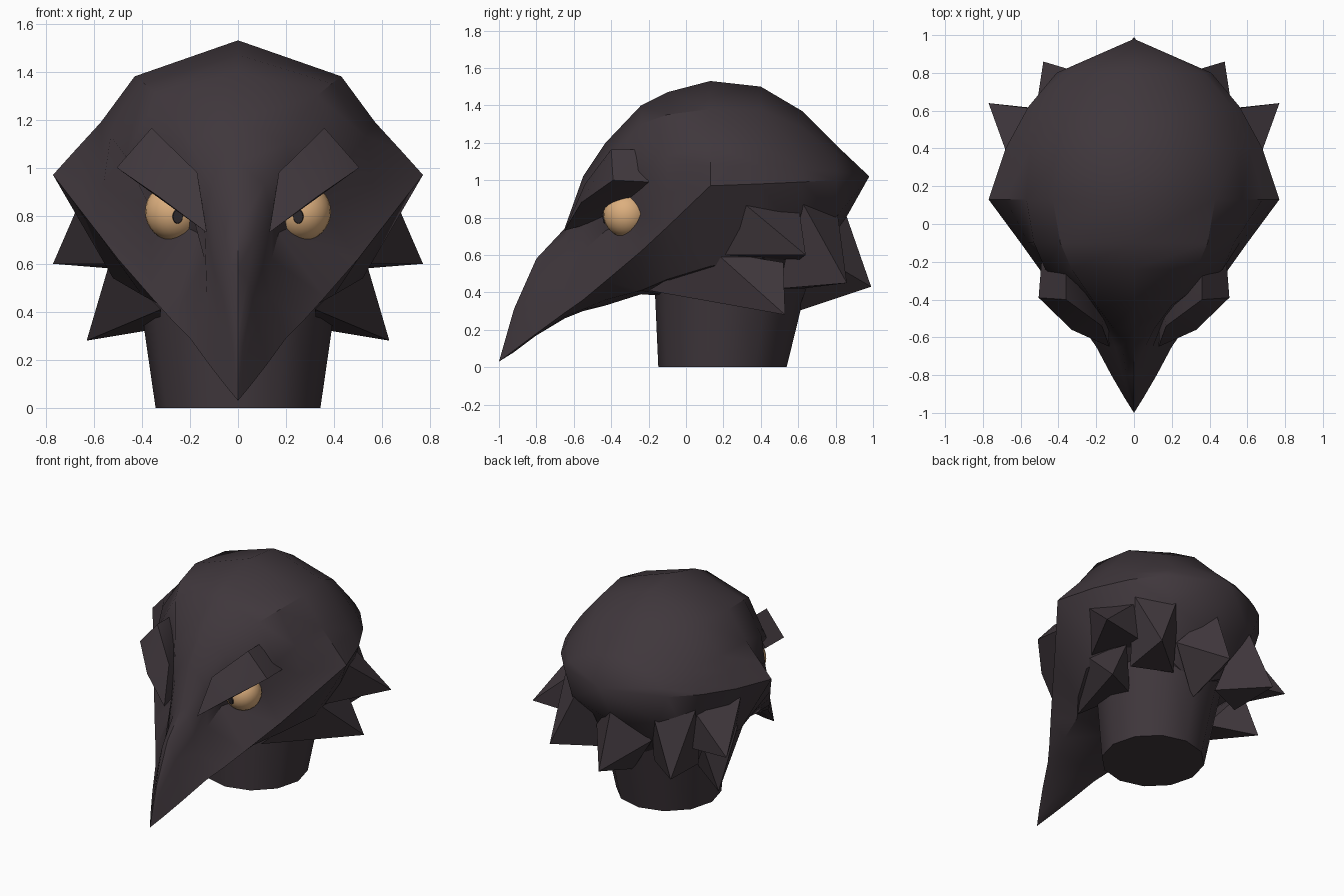
import bpy
import bmesh
from math import radians
from mathutils import Matrix, Vector

default = bpy.data.objects.get("Cube")
if default:
    bpy.data.objects.remove(default, do_unlink=True)


def make_material(name, red, green, blue):
    mat = bpy.data.materials.new(name)
    mat.use_nodes = True
    colour = (red, green, blue, 1)
    mat.diffuse_color = colour
    mat.node_tree.nodes["Principled BSDF"].inputs["Base Color"].default_value = colour
    return mat


feather = make_material("dark feather", .050, .038, .045)
amber = make_material("amber eye", .72, .43, .21)
pupil_dark = make_material("dark pupil", .028, .024, .028)


def finish(bm, name, material, mirrored=False, angle=30):
    """Turn a bmesh into a shaded object, optionally mirrored across x."""
    bmesh.ops.recalc_face_normals(bm, faces=bm.faces)
    mesh = bpy.data.meshes.new(name)
    bm.to_mesh(mesh)
    bm.free()
    mesh.materials.append(material)
    obj = bpy.data.objects.new(name, mesh)
    bpy.context.collection.objects.link(obj)
    bpy.ops.object.select_all(action="DESELECT")
    obj.select_set(True)
    bpy.context.view_layer.objects.active = obj
    bpy.ops.object.shade_smooth_by_angle(angle=radians(angle))
    if mirrored:
        obj.modifiers.new("Mirror", "MIRROR")
    return obj


def hull(name, points, mirrored=True):
    """Faceted solid wrapped around a few corner points."""
    bm = bmesh.new()
    for point in points:
        bm.verts.new(point)
    bmesh.ops.convex_hull(bm, input=bm.verts)
    loose = [v for v in bm.verts if not v.link_faces]
    bmesh.ops.delete(bm, geom=loose, context="VERTS")
    return finish(bm, name, feather, mirrored)


# Head and beak: half sections from beak tip to nape.
# Each has y, crown height, five side points (x, z), underside height.
# The fourth point follows the cheek ridge back into the crest rim.
sections = [
    (-.92, .31, [(.01, .29), (.02, .25), (.03, .2), (.05, .09), (.03, .08)], .08),
    (-.8, .58, [(.04, .53), (.06, .45), (.08, .35), (.12, .18), (.08, .17)], .17),
    (-.65, .74, [(.06, .69), (.1, .58), (.13, .46), (.2, .29), (.13, .27)], .26),
    (-.55, 1.02, [(.11, .93), (.14, .78), (.14, .62), (.27, .36), (.18, .31)], .3),
    (-.43, 1.2, [(.2, 1.1), (.22, .92), (.17, .73), (.36, .46), (.24, .36)], .33),
    (-.24, 1.4, [(.33, 1.3), (.47, 1.05), (.36, .82), (.5, .62), (.29, .41)], .39),
    (-.1, 1.47, [(.39, 1.35), (.53, 1.13), (.56, .93), (.6, .75), (.4, .47)], .38),
    (.13, 1.53, [(.43, 1.38), (.57, 1.19), (.68, 1.07), (.77, .97), (.52, .54)], .36),
    (.4, 1.5, [(.38, 1.38), (.55, 1.18), (.62, 1.08), (.68, .98), (.5, .58)], .36),
    (.62, 1.37, [(.32, 1.28), (.46, 1.13), (.52, 1.06), (.56, .99), (.45, .64)], .4),
    (.8, 1.19, [(.2, 1.15), (.32, 1.09), (.37, 1.05), (.41, 1), (.34, .8)], .7),
]


def ring_points(y, crown, side, underside):
    left = [Vector((x, y, z)) for x, z in side]
    right = [Vector((-p.x, p.y, p.z)) for p in reversed(left)]
    return [Vector((0, y, crown)), *left, Vector((0, y, underside)), *right]


bm = bmesh.new()
rings = [[bm.verts.new(p) for p in ring_points(*s)] for s in sections]
for ring_a, ring_b in zip(rings, rings[1:]):
    for i in range(len(ring_a)):
        j = (i + 1) % len(ring_a)
        bm.faces.new((ring_a[i], ring_a[j], ring_b[j], ring_b[i]))
for ring, end in ((rings[0], (0, -1, .03)), (rings[-1], (0, .98, 1.02))):
    tip = bm.verts.new(end)
    for i in range(len(ring)):
        bm.faces.new((ring[i], ring[(i + 1) % len(ring)], tip))
finish(bm, "head_and_beak", feather, angle=36)

# Neck: flared faceted column leaning slightly back.
bm = bmesh.new()
bmesh.ops.create_cone(bm, cap_ends=True, segments=12, radius1=.343,
                      radius2=.43, depth=.6,
                      matrix=Matrix.Translation((0, .195, .3)))
for v in bm.verts:
    v.co.y += v.co.z * .1
finish(bm, "neck", feather)

# Feather spikes fanning round the back of the head.
hull("upper_side_feather", [(.5, .13, .6), (.64, .28, .9), (.45, .6, .88),
                            (.4, .6, .57), (.77, .64, .6)])
hull("lower_side_feather", [(.32, -.2, .41), (.53, .15, .62), (.5, .52, .56),
                            (.33, .35, .33), (.63, .53, .28)])
hull("rear_side_feather", [(.52, .6, .92), (.28, .8, .9), (.18, .62, .42),
                           (.45, .5, .42), (.48, .86, .45)])
hull("nape_feather", [(.22, .7, .6), (-.22, .7, .6), (0, .84, .86),
                      (0, .6, .3), (0, .99, .43)], mirrored=False)

# Heavy angled brows.
hull("brow", [(.13, -.65, .73), (.17, -.54, .98), (.36, -.4, 1.165),
              (.505, -.39, 1), (.33, -.56, .88), (.36, -.22, 1.165),
              (.49, -.2, .99), (.14, -.4, .8)])

# Eyes with thin pupils on their front.
eye_centre = Vector((.265, -.32, .817))
eye_radius = .122
bm = bmesh.new()
bmesh.ops.create_uvsphere(bm, u_segments=24, v_segments=16, radius=eye_radius,
                          matrix=Matrix.Translation(eye_centre))
finish(bm, "eye", amber, mirrored=True, angle=60)

gaze = Vector((-.12, -1, -.17)).normalized()
facing = gaze.to_track_quat("Z", "Y").to_matrix().to_4x4()
bm = bmesh.new()
bmesh.ops.create_cone(bm, cap_ends=True, segments=16, radius1=.022,
                      radius2=.02, depth=.008)
for v in bm.verts:
    v.co.y *= 1.4
bm.transform(Matrix.Translation(eye_centre + gaze * eye_radius) @ facing)
finish(bm, "pupil", pupil_dark, mirrored=True)
